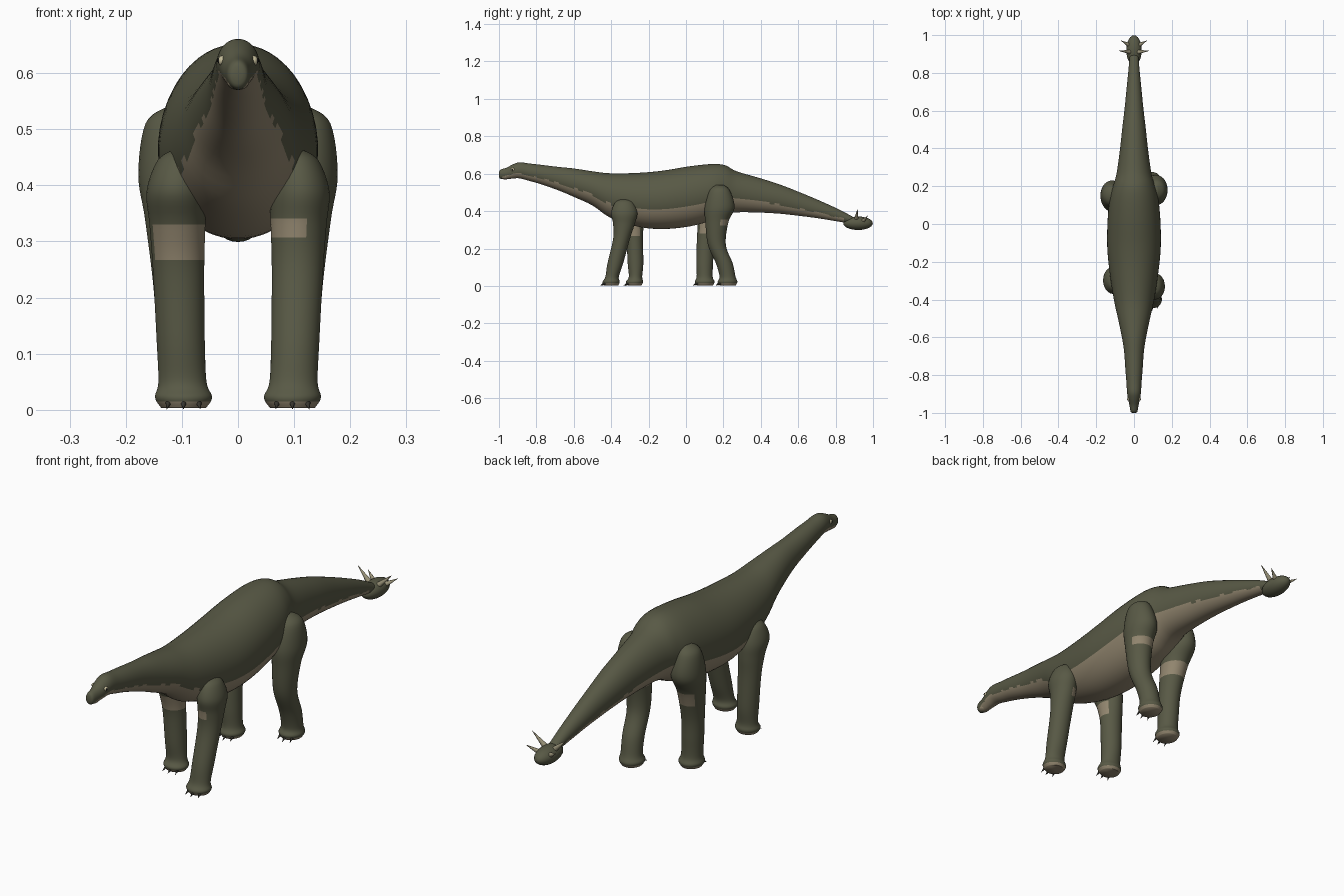
import bpy, bmesh, math
from mathutils import Vector

if "Cube" in bpy.data.objects:
    bpy.data.objects.remove(bpy.data.objects["Cube"])


def material(name, rgb):
    mat = bpy.data.materials.new(name)
    mat.use_nodes = True
    mat.diffuse_color = (*rgb, 1)
    mat.node_tree.nodes["Principled BSDF"].inputs["Base Color"].default_value = (*rgb, 1)
    return mat


HIDE = material("olive hide", (0.098, 0.1, 0.06))
BELLY = material("tan underside", (0.29, 0.24, 0.16))
HORN = material("pale horn", (0.32, 0.29, 0.19))
CLAW = material("dark claw", (0.04, 0.037, 0.028))
EYE = material("ivory eye", (0.55, 0.5, 0.32))
PUPIL = material("black pupil", (0.01, 0.01, 0.01))


def smooth_rows(rows, steps):
    """Interpolate rows of numbers with a Catmull-Rom spline."""
    out = []
    for i in range(len(rows) - 1):
        quad = [rows[max(0, min(len(rows) - 1, i + k))] for k in (-1, 0, 1, 2)]
        for s in range(steps):
            t = s / steps
            out.append([0.5 * (2 * b + (c - a) * t + (2 * a - 5 * b + 4 * c - d) * t * t
                               + (3 * b - a - 3 * c + d) * t ** 3)
                        for a, b, c, d in zip(*quad)])
    return out + [list(rows[-1])]


def finish(bm, name, mats, angle=60):
    mesh = bpy.data.meshes.new(name)
    bmesh.ops.recalc_face_normals(bm, faces=bm.faces)
    bm.to_mesh(mesh)
    bm.free()
    obj = bpy.data.objects.new(name, mesh)
    bpy.context.collection.objects.link(obj)
    for mat in mats:
        mesh.materials.append(mat)
    bpy.ops.object.select_all(action="DESELECT")
    obj.select_set(True)
    bpy.context.view_layer.objects.active = obj
    bpy.ops.object.shade_smooth_by_angle(angle=math.radians(angle))
    return obj


def loft(name, rings, sides, rule):
    """Skin elliptical rings (centre, half axis u, half axis v); rule picks the tan faces."""
    bm = bmesh.new()
    loops = []
    for centre, u, v in rings:
        angles = [math.tau * (k + 0.5) / sides for k in range(sides)]
        loops.append([bm.verts.new(centre + u * math.cos(a) + v * math.sin(a)) for a in angles])
    for low, high in zip(loops, loops[1:]):
        for k in range(sides):
            j = (k + 1) % sides
            face = bm.faces.new((low[k], low[j], high[j], high[k]))
            face.material_index = 0
    bm.faces.new(loops[0])
    bm.faces.new(loops[-1])
    bmesh.ops.recalc_face_normals(bm, faces=bm.faces)
    for face in bm.faces:
        face.material_index = int(rule(face.calc_center_median(), face.normal))
    return finish(bm, name, [HIDE, BELLY])


def ball(name, centre, size, mat):
    bm = bmesh.new()
    bmesh.ops.create_uvsphere(bm, u_segments=24, v_segments=14, radius=1)
    bmesh.ops.scale(bm, vec=size, verts=bm.verts)
    bmesh.ops.translate(bm, vec=centre, verts=bm.verts)
    return finish(bm, name, [mat])


def spike(name, base, tip, radius, mat):
    base, tip = Vector(base), Vector(tip)
    bm = bmesh.new()
    bmesh.ops.create_cone(bm, cap_ends=True, segments=10, radius1=radius,
                          radius2=radius * 0.04, depth=(tip - base).length)
    turn = (tip - base).to_track_quat("Z", "Y")
    bmesh.ops.rotate(bm, matrix=turn.to_matrix(), verts=bm.verts)
    bmesh.ops.translate(bm, vec=(base + tip) / 2, verts=bm.verts)
    return finish(bm, name, [mat])


# Body from snout to tail: y, top, bottom, half width
BODY = [
    (-1.0, .605, .588, .008), (-.993, .621, .573, .018), (-.96, .632, .57, .024),
    (-.925, .65, .574, .032), (-.89, .661, .575, .037), (-.84, .655, .562, .04),
    (-.78, .648, .545, .045), (-.68, .636, .51, .052), (-.6, .628, .476, .064),
    (-.5, .613, .43, .085), (-.4, .602, .362, .107), (-.25, .605, .315, .13),
    (-.12, .617, .304, .142), (.02, .64, .318, .14), (.14, .652, .35, .128),
    (.21, .645, .38, .108), (.27, .613, .393, .092), (.39, .578, .392, .075),
    (.5, .543, .386, .063), (.61, .5, .374, .05), (.71, .458, .361, .04),
    (.82, .408, .343, .029), (.9, .365, .33, .022)]

profile = smooth_rows(BODY, 4)


def on_belly(c, n):
    row = min(profile, key=lambda r: abs(r[0] - c.y))
    return -.97 < c.y < .85 and c.z < row[2] + 0.32 * (row[1] - row[2])


loft("body", [(Vector((0, y, (top + low) / 2)), Vector((w, 0, 0)), Vector((0, 0, (top - low) / 2)))
              for y, top, low, w in profile], 48, on_belly)
ball("chin", (0, -.968, .584), (.02, .027, .014), BELLY)

# Leg shapes: z, x, half width, half depth
FRONT = [(.465, .1, .012, .02), (.445, .105, .038, .05), (.39, .11, .053, .07),
         (.33, .108, .05, .058), (.25, .106, .046, .045), (.12, .102, .043, .042),
         (.05, .099, .043, .036), (.022, .097, .051, .046), (.003, .097, .04, .038)]
REAR = [(.54, .115, .012, .02), (.51, .12, .045, .055), (.42, .116, .062, .08),
        (.34, .112, .054, .062), (.22, .106, .045, .048), (.12, .102, .043, .045),
        (.05, .099, .043, .043), (.022, .097, .05, .053), (.003, .097, .04, .044)]

# Each leg: name, shape, side, y along the leg, tan patch (low, high, facing)
LEGS = [
    ("front_left_leg", FRONT, 1, (-.33, -.33, -.33, -.332, -.345, -.378, -.395, -.4, -.4),
     (.305, .34, (-1, -.3, 0))),
    ("front_right_leg", FRONT, -1, (-.3, -.3, -.3, -.285, -.275, -.27, -.27, -.275, -.275),
     (.27, .33, (.5, -.8, 0))),
    ("rear_left_leg", REAR, 1, (.18, .18, .18, .165, .165, .205, .222, .222, .222),
     (.325, .355, (-.4, .9, 0))),
    ("rear_right_leg", REAR, -1, (.155, .155, .15, .125, .105, .1, .1, .1, .1),
     (.285, .345, (.7, .7, 0)))]

for name, shape, side, ys, (low, high, facing) in LEGS:
    rows = smooth_rows([(*row, y) for row, y in zip(shape, ys)], 6)
    rings = [(Vector((side * x, y, z)), Vector((rx, 0, 0)), Vector((0, ry, 0)))
             for z, x, rx, ry, y in rows]
    direction = Vector(facing)

    def patch(c, n):
        return (low < c.z < high and n.dot(direction) > -0.1) or c.z < .014

    loft(name, rings, 32, patch)
    # Three small claws along the front of the foot
    foot_x, depth = side * shape[-1][1], shape[-2][3]
    for k in (-1, 0, 1):
        x, y = foot_x + k * .026, ys[-1] - depth + abs(k) * .008
        spike(name + "_claw", (x, y + .012, .016), (x + k * .004, y - .012, .001), .007, CLAW)

# Tail club with two pairs of spikes
ball("tail_club", (0, .92, .335), (.041, .079, .036), HIDE)
for side, label in ((1, "left"), (-1, "right")):
    spike(label + "_tall_spike", (side * .016, .91, .352), (side * .08, .917, .412), .013, HORN)
    spike(label + "_low_spike", (side * .022, .945, .345), (side * .07, .972, .375), .012, HORN)
    # Eyes
    ball(label + "_eye", (side * .0285, -.926, .622), (.007, .01, .009), EYE)
    ball(label + "_pupil", (side * .0335, -.928, .622), (.003, .005, .005), PUPIL)
